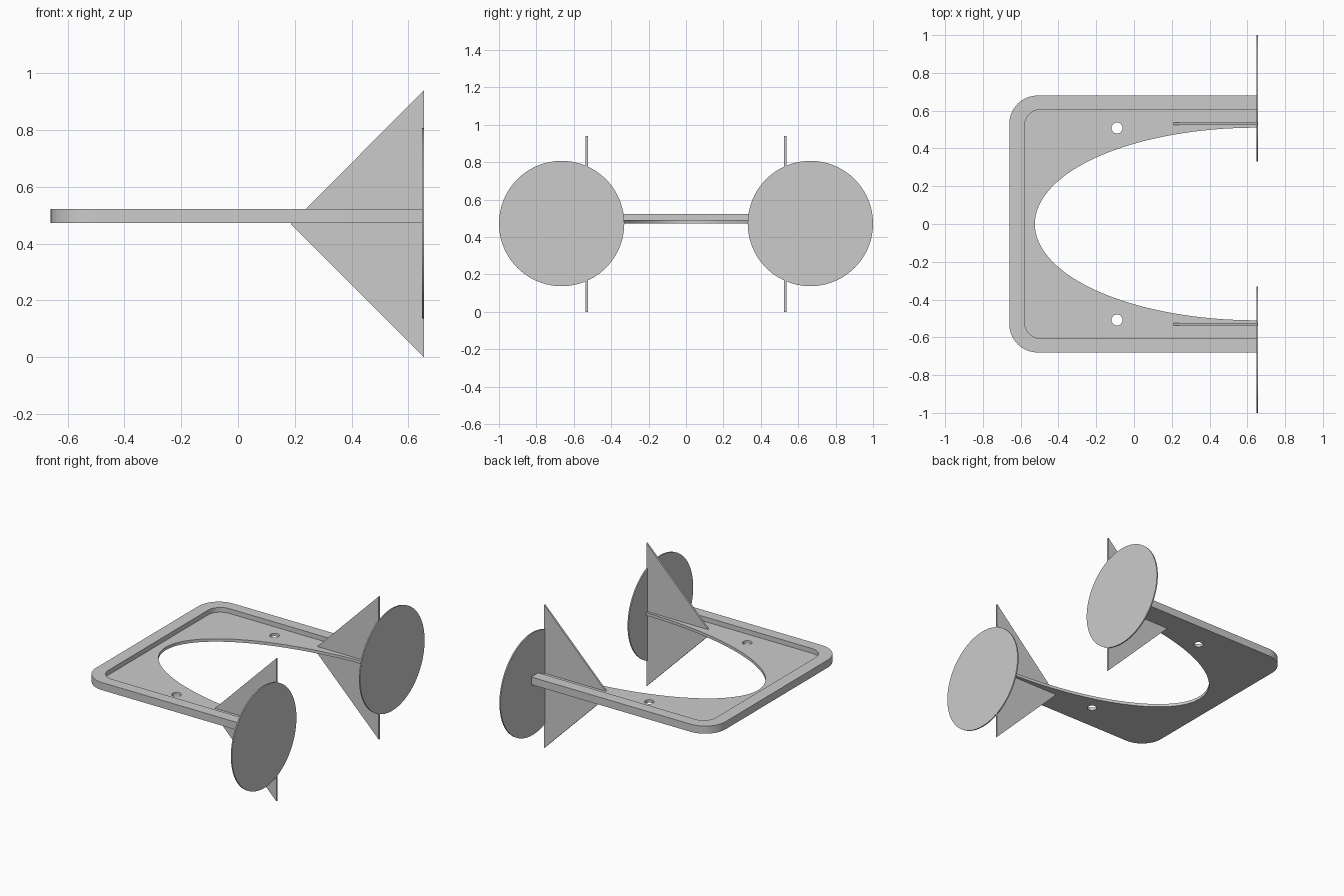
import bpy, bmesh
from math import sin, cos, pi
from mathutils import Vector

if "Cube" in bpy.data.objects:
    bpy.data.objects.remove(bpy.data.objects["Cube"])

grey = bpy.data.materials.new("plain_grey")
grey.use_nodes = True
colour = (0.6, 0.6, 0.6, 1)
grey.diffuse_color = colour
grey.node_tree.nodes["Principled BSDF"].inputs["Base Color"].default_value = colour


def prism(name, outline, offset):
    """Extrude a closed 3D outline along an offset vector."""
    bm = bmesh.new()
    face = bm.faces.new([bm.verts.new(p) for p in outline])
    new = bmesh.ops.extrude_face_region(bm, geom=[face])["geom"]
    bmesh.ops.translate(bm, vec=offset, verts=[v for v in new if isinstance(v, bmesh.types.BMVert)])
    bmesh.ops.recalc_face_normals(bm, faces=bm.faces)
    mesh = bpy.data.meshes.new(name)
    bm.to_mesh(mesh)
    bm.free()
    mesh.materials.append(grey)
    obj = bpy.data.objects.new(name, mesh)
    bpy.context.collection.objects.link(obj)
    return obj


def oval(cx, cy, rx, ry, steps):
    angles = [2 * pi * i / steps for i in range(steps)]
    return [(cx + rx * cos(a), cy + ry * sin(a)) for a in angles]


def rounded_slab(left, right, half, radius, steps=16):
    """Rectangle with its two left corners rounded."""
    points = [(right, -half), (right, half)]
    for side, start in ((1, pi / 2), (-1, pi)):
        for i in range(steps + 1):
            a = start + pi / 2 * i / steps
            points.append((left + radius + radius * cos(a),
                           side * (half - radius) + radius * sin(a)))
    return points


def flat(name, points, low, high):
    return prism(name, [(x, y, low) for x, y in points], Vector((0, 0, high - low)))


def select_only(obj):
    bpy.ops.object.select_all(action='DESELECT')
    obj.select_set(True)
    bpy.context.view_layer.objects.active = obj


def smooth(obj):
    select_only(obj)
    bpy.ops.object.shade_smooth_by_angle(angle=pi / 6)


# Tray with raised rim, open end, oval cut-out and two screw holes
bottom, floor, top = 0.473, 0.492, 0.523
tray = flat("tray", rounded_slab(-0.66, 0.65, 0.68, 0.15), bottom, top)
cutters = [
    flat("pocket_cutter", rounded_slab(-0.58, 0.8, 0.607, 0.09), floor, 0.7),
    flat("oval_cutter", oval(0.65, 0, 1.175, 0.51, 128), 0.3, 0.8),
]
for side in (-1, 1):
    cutters.append(flat("hole_cutter", oval(-0.09, side * 0.508, 0.029, 0.029, 32), 0.3, 0.8))
for cutter in cutters:
    cutter.hide_render = True
    cut = tray.modifiers.new("cut", 'BOOLEAN')
    cut.operation = 'DIFFERENCE'
    cut.solver = 'EXACT'
    cut.object = cutter
    select_only(tray)
    bpy.ops.object.modifier_apply(modifier=cut.name)
    bpy.data.objects.remove(cutter)
smooth(tray)

# End discs and triangular fins on both arms
for side, label in ((1, "left"), (-1, "right")):
    disc = prism(label + "_disc",
                 [(0.648, y, z) for y, z in oval(side * 0.665, 0.472, 0.335, 0.335, 96)],
                 Vector((0.008, 0, 0)))
    smooth(disc)
    y = side * 0.531 - 0.006
    prism(label + "_fin", [(0.186, y, 0.47), (0.655, y, 0), (0.655, y, 0.94)],
          Vector((0, 0.012, 0)))
